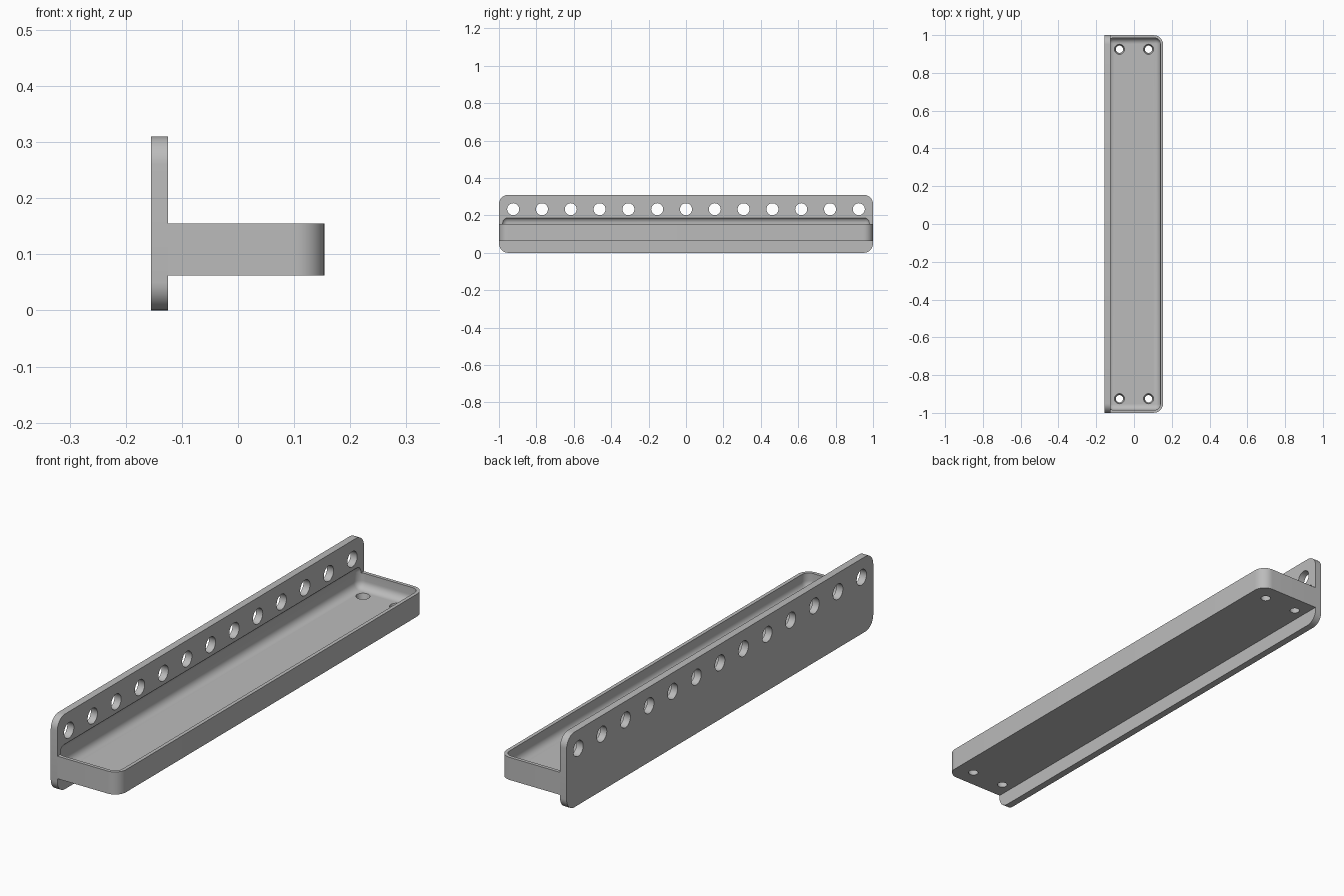
import bpy, bmesh, math
from mathutils import Matrix, Vector

cube = bpy.data.objects.get("Cube")
if cube:
    bpy.data.objects.remove(cube, do_unlink=True)

grey = bpy.data.materials.new("plain grey")
grey.use_nodes = True
COLOUR = (0.5, 0.5, 0.5, 1)
grey.diffuse_color = COLOUR
grey.node_tree.nodes["Principled BSDF"].inputs["Base Color"].default_value = COLOUR


def finish(bm, name):
    bmesh.ops.recalc_face_normals(bm, faces=bm.faces)
    mesh = bpy.data.meshes.new(name)
    bm.to_mesh(mesh)
    bm.free()
    mesh.materials.append(grey)
    obj = bpy.data.objects.new(name, mesh)
    bpy.context.collection.objects.link(obj)
    return obj


def rounded_box(name, low, high, radius, pick, segments=10):
    """Box between two corners, rounding the edges that pick(a, b) accepts."""
    low, high = Vector(low), Vector(high)
    bm = bmesh.new()
    bmesh.ops.create_cube(bm, size=1)
    for v in bm.verts:
        v.co = (low + high) / 2 + v.co * (high - low)
    edges = [e for e in bm.edges if pick(e.verts[0].co, e.verts[1].co)]
    bmesh.ops.bevel(bm, geom=edges, offset=radius, segments=segments,
                    profile=0.5, affect='EDGES')
    return finish(bm, name)


def hole_cutters(name, centres, depth, r1, r2, turn):
    bm = bmesh.new()
    for c in centres:
        bmesh.ops.create_cone(bm, cap_ends=True, segments=32, radius1=r1, radius2=r2,
                              depth=depth, matrix=Matrix.Translation(c) @ turn)
    return finish(bm, name)


def combine(target, other, operation):
    mod = target.modifiers.new(operation.lower(), 'BOOLEAN')
    mod.operation = operation
    mod.solver = 'EXACT'
    mod.object = other
    bpy.context.view_layer.objects.active = target
    bpy.ops.object.modifier_apply(modifier=mod.name)
    bpy.data.objects.remove(other, do_unlink=True)


# Upright mounting plate with rounded ends
shelf = rounded_box("shelf_with_back_plate", (-0.155, -1, 0), (-0.125, 1, 0.31), 0.05,
                    lambda a, b: abs(a.x - b.x) > 0.01)

# Tray body, rounded on its two free corners
tray = rounded_box("tray", (-0.14, -0.9995, 0.062), (0.154, 0.9995, 0.155), 0.05,
                   lambda a, b: abs(a.z - b.z) > 0.01 and a.x > 0)
combine(shelf, tray, 'UNION')

# Soft-edged hollow, biting slightly into the plate
hollow = rounded_box("hollow", (-0.139, -0.985, 0.093), (0.139, 0.985, 0.191), 0.031,
                     lambda a, b: True, 8)
combine(shelf, hollow, 'DIFFERENCE')

# Row of holes through the plate
row = [(-0.14, 0.154 * i, 0.233) for i in range(-6, 7)]
combine(shelf, hole_cutters("plate_holes", row, 0.1, 0.032, 0.032,
                            Matrix.Rotation(math.pi / 2, 4, 'Y')), 'DIFFERENCE')

# Tapered holes in the tray floor
corners = [(sx * 0.077, sy * 0.925, 0.0775) for sx in (-1, 1) for sy in (-1, 1)]
combine(shelf, hole_cutters("floor_holes", corners, 0.033, 0.019, 0.027,
                            Matrix.Identity(4)), 'DIFFERENCE')

bpy.ops.object.select_all(action='DESELECT')
shelf.select_set(True)
bpy.context.view_layer.objects.active = shelf
bpy.ops.object.shade_smooth_by_angle(angle=math.radians(30))
